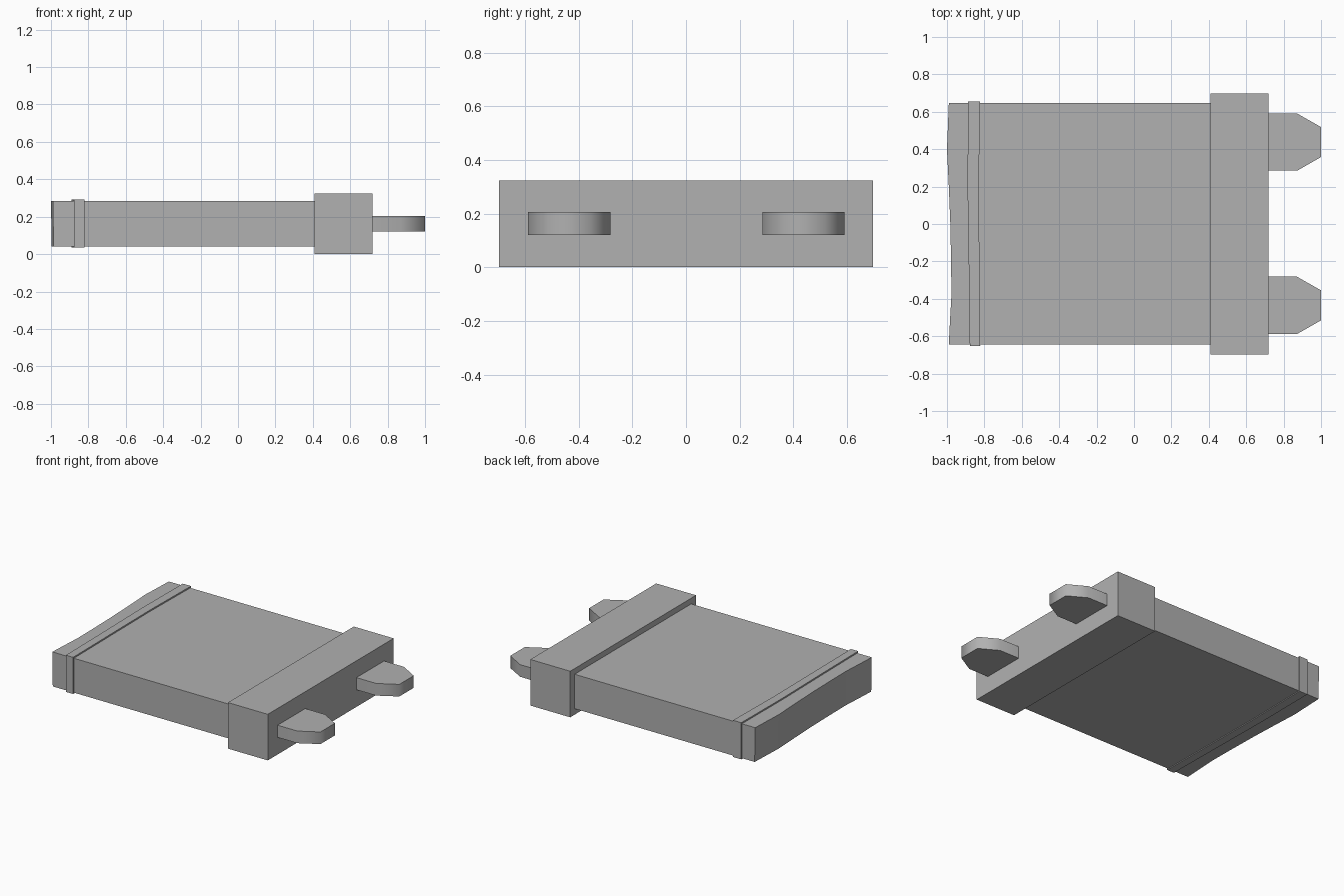
import bpy, bmesh, math

if "Cube" in bpy.data.objects:
    bpy.data.objects.remove(bpy.data.objects["Cube"])

grey = bpy.data.materials.new("dark_grey")
grey.diffuse_color = (0.44, 0.44, 0.44, 1.0)
grey.use_nodes = True
grey.node_tree.nodes["Principled BSDF"].inputs["Base Color"].default_value = grey.diffuse_color


def slab(name, bottom, top, z0, z1):
    """Closed solid between two matching xy outlines."""
    bm = bmesh.new()
    lo = [bm.verts.new((x, y, z0)) for x, y in bottom]
    hi = [bm.verts.new((x, y, z1)) for x, y in top]
    n = len(lo)
    bm.faces.new(lo[::-1])
    bm.faces.new(hi)
    for i in range(n):
        j = (i + 1) % n
        bm.faces.new((lo[i], lo[j], hi[j], hi[i]))
    bmesh.ops.recalc_face_normals(bm, faces=bm.faces)
    mesh = bpy.data.meshes.new(name)
    bm.to_mesh(mesh)
    bm.free()
    mesh.materials.append(grey)
    obj = bpy.data.objects.new(name, mesh)
    bpy.context.collection.objects.link(obj)
    return obj


# Main slab, with a slightly wavy far end
end_top = [(-0.99, 0.648), (-0.995, 0.52), (-1.0, 0.40), (-0.99, 0.2), (-0.982, 0.0),
           (-0.978, -0.2), (-0.976, -0.38), (-0.984, -0.52), (-0.99, -0.643)]
end_bottom = [(x + 0.004, y) for x, y in end_top]
near_end = [(0.42, -0.643), (0.42, 0.648)]
slab("main_slab", end_bottom + near_end, end_top + near_end, 0.042, 0.283)

# Thin raised band wrapped round the slab
band_left = [(-0.887, 0.655), (-0.890, 0.2), (-0.883, -0.25), (-0.878, -0.652)]
band_right = [(-0.822, -0.652), (-0.826, -0.25), (-0.830, 0.2), (-0.823, 0.655)]
band = band_left + band_right
slab("band", band, band, 0.036, 0.293)

# Thick end block
block = [(0.41, -0.697), (0.719, -0.697), (0.719, 0.697), (0.41, 0.697)]
slab("end_block", block, block, 0.0, 0.323)

# Two tapered prongs with smooth sides, rooted inside the block
for side, cy in (("left", -0.435), ("right", 0.438)):
    half = [(1.0, 0.08), (0.872, 0.153), (0.60, 0.153)]
    outline = [(x, cy - h) for x, h in reversed(half)] + [(x, cy + h) for x, h in half]
    prong = slab(side + "_prong", outline, outline, 0.12, 0.205)
    bpy.ops.object.select_all(action='DESELECT')
    prong.select_set(True)
    bpy.context.view_layer.objects.active = prong
    bpy.ops.object.shade_smooth_by_angle(angle=math.radians(65))
